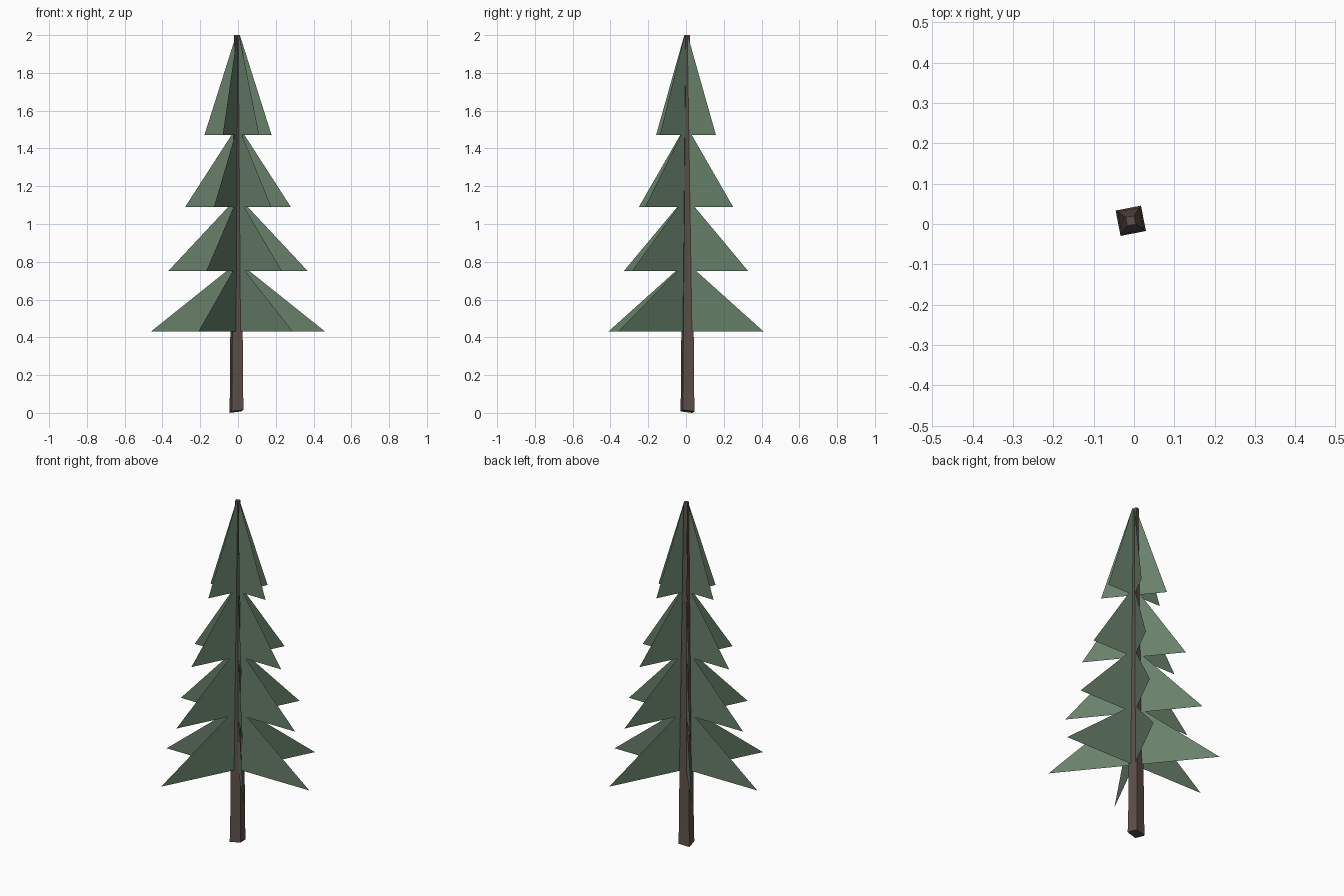
import bpy
from math import radians, cos, sin

cube = bpy.data.objects.get("Cube")
if cube:
    bpy.data.objects.remove(cube, do_unlink=True)


def make_material(name, rgb):
    mat = bpy.data.materials.new(name)
    mat.use_nodes = True
    colour = (*rgb, 1.0)
    mat.diffuse_color = colour
    bsdf = mat.node_tree.nodes["Principled BSDF"]
    bsdf.inputs["Base Color"].default_value = colour
    bsdf.inputs["Roughness"].default_value = 0.9
    return mat


def make_object(name, verts, faces, mat):
    mesh = bpy.data.meshes.new(name)
    mesh.from_pydata(verts, [], faces)
    mesh.materials.append(mat)
    mesh.update()
    obj = bpy.data.objects.new(name, mesh)
    bpy.context.collection.objects.link(obj)
    return obj


needle_green = make_material("needle green", (0.138, 0.216, 0.144))
bark_brown = make_material("bark brown", (0.114, 0.08, 0.07))

# Trunk: tapering square post, turned slightly, cut at a slant at the foot
rings = [(0.0, 0.032), (0.1, 0.03), (0.43, 0.028), (2.0, 0.011)]
cx, cy, turn = -0.008, 0.008, radians(11)
verts = []
for z, half in rings:
    for sx, sy in ((-1, -1), (1, -1), (1, 1), (-1, 1)):
        x = cx + half * (sx * cos(turn) - sy * sin(turn))
        y = cy + half * (sx * sin(turn) + sy * cos(turn))
        slant = 0.004 * (2 + sx - sy) if z == 0 else 0
        verts.append((x, y, z + slant))
faces = [(3, 2, 1, 0)]
for r in range(len(rings) - 1):
    for i in range(4):
        j = (i + 1) % 4
        faces.append((4 * r + i, 4 * r + j, 4 * r + 4 + j, 4 * r + 4 + i))
top = 4 * (len(rings) - 1)
faces.append((top, top + 1, top + 2, top + 3))
make_object("trunk", verts, faces, bark_brown)

# Foliage: three crossed upright sheets, each with four flared tiers
# (top z, bottom z, half width at top, half width at bottom)
tiers = [
    (2.0, 1.47, 0.01, 0.178),
    (1.47, 1.09, 0.035, 0.28),
    (1.09, 0.75, 0.052, 0.37),
    (0.75, 0.43, 0.062, 0.462),
]
sheets = {"foliage_sheet_across": 0, "foliage_sheet_left": 63, "foliage_sheet_right": -51}
for name, angle in sheets.items():
    dx, dy = cos(radians(angle)), sin(radians(angle))
    verts, faces = [], []
    for z_top, z_low, w_top, w_low in tiers:
        n = len(verts)
        for r, z in ((-w_low, z_low), (w_low, z_low), (w_top, z_top), (-w_top, z_top)):
            verts.append((r * dx, r * dy, z))
        faces.append((n, n + 1, n + 2, n + 3))
    make_object(name, verts, faces, needle_green)
